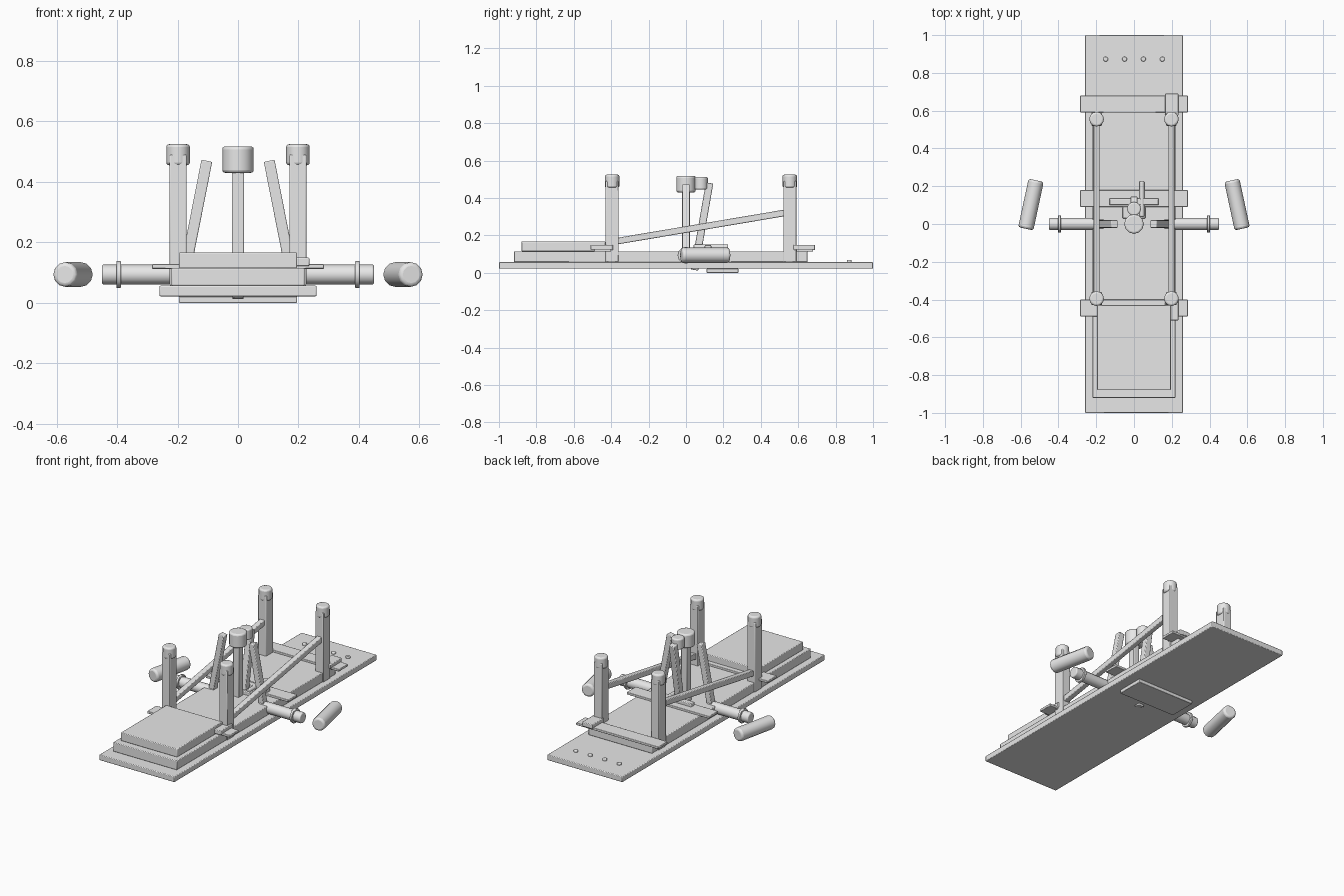
import bpy, math
from mathutils import Vector

if "Cube" in bpy.data.objects:
    bpy.data.objects.remove(bpy.data.objects["Cube"])

grey = bpy.data.materials.new("light_grey")
grey.diffuse_color = (0.8, 0.8, 0.8, 1)
grey.use_nodes = True
grey.node_tree.nodes["Principled BSDF"].inputs["Base Color"].default_value = grey.diffuse_color


def finish(name, bevel, segments=2):
    ob = bpy.context.object
    ob.name = name
    ob.data.materials.append(grey)
    bpy.ops.object.transform_apply(location=False, rotation=False, scale=True)
    bpy.ops.object.shade_smooth_by_angle(angle=math.radians(40))
    if bevel:
        mod = ob.modifiers.new("soft_edges", 'BEVEL')
        mod.width = bevel
        mod.segments = segments
        mod.limit_method = 'ANGLE'
        mod.angle_limit = math.radians(50)
    return ob


def box(name, x0, x1, y0, y1, z0, z1, bevel=0.004):
    bpy.ops.mesh.primitive_cube_add(
        size=1, location=((x0 + x1) / 2, (y0 + y1) / 2, (z0 + z1) / 2))
    bpy.context.object.scale = (x1 - x0, y1 - y0, z1 - z0)
    return finish(name, bevel)


def aim(a, b):
    a, b = Vector(a), Vector(b)
    return (a + b) / 2, (b - a).length, (b - a).to_track_quat('Z', 'Y').to_euler()


def beam(name, a, b, angle_axis, w, d):
    """Rectangular bar from a to b, tilted about the x or y axis only."""
    a, b = Vector(a), Vector(b)
    v = b - a
    rot = (-math.atan2(v.y, v.z), 0, 0) if angle_axis == 'X' else (0, math.atan2(v.x, v.z), 0)
    bpy.ops.mesh.primitive_cube_add(size=1, location=(a + b) / 2, rotation=rot)
    bpy.context.object.scale = (w, d, v.length)
    return finish(name, 0.004)


def rod(name, a, b, r, bevel=0.006, sides=12):
    mid, length, rot = aim(a, b)
    bpy.ops.mesh.primitive_cylinder_add(vertices=sides, radius=r, depth=length,
                                        location=mid, rotation=rot)
    return finish(name, bevel, 3)


# Stacked boards
box("base_board", -0.26, 0.26, -1, 1, 0.022, 0.057)
box("middle_deck", -0.22, 0.22, -0.92, 0.65, 0.057, 0.115)
box("raised_deck", -0.195, 0.195, -0.88, -0.43, 0.115, 0.167)
box("underside_plate", -0.195, 0.195, 0.11, 0.28, 0.0, 0.022, 0.003)

# Cross straps
for label, y0, y1 in (("front", -0.49, -0.40), ("middle", 0.09, 0.18), ("rear", 0.59, 0.68)):
    box(label + "_strap", -0.285, 0.285, y0, y1, 0.113, 0.128, 0.003)

# Latch blocks on one side
box("front_latch", 0.165, 0.236, -0.51, -0.39, 0.122, 0.15)
box("rear_latch", 0.165, 0.236, 0.575, 0.69, 0.122, 0.15)

# Corner posts with caps
for label, y in (("front", -0.395), ("rear", 0.555)):
    for s in (-1, 1):
        x = s * 0.198
        box(label + "_post", x - 0.028, x + 0.028, y - 0.035, y + 0.035, 0.057, 0.49)
        rod(label + "_post_cap", (x, y, 0.455), (x, y, 0.525), 0.039, 0.01)

for s in (-1, 1):
    # Sloping side rail
    beam("side_rail", (s * 0.198, -0.395, 0.165), (s * 0.198, 0.555, 0.325), 'X', 0.033, 0.035)
    # Inward leaning lever
    beam("leaning_lever", (s * 0.176, 0, 0.10), (s * 0.103, 0, 0.47), 'Y', 0.036, 0.04)
    # Axle stub, collar and end
    rod("axle", (s * 0.16, 0, 0.094), (s * 0.45, 0, 0.094), 0.033)
    rod("axle_collar", (s * 0.387, 0, 0.094), (s * 0.402, 0, 0.094), 0.045, 0.003)
    # Angled side roller
    rod("side_roller", (s * 0.573, -0.025, 0.094), (s * 0.518, 0.231, 0.094), 0.041, 0.012)

# Central column and knob
box("centre_column", -0.02, 0.02, -0.022, 0.022, 0.10, 0.45)
rod("centre_knob", (0, 0, 0.43), (0, 0, 0.518), 0.052, 0.01)

# Slanted lever with its knob, passing down through the boards
beam("slanted_lever", (0, 0.045, 0.015), (0, 0.126, 0.48), 'X', 0.038, 0.04)
rod("small_knob", (0, 0.08, 0.445), (0, 0.08, 0.512), 0.037, 0.008)

# Small linkage at the lever foot
box("linkage_pad", -0.06, 0.06, 0.03, 0.09, 0.11, 0.135)
box("linkage_bar", -0.13, 0.13, 0.10, 0.135, 0.12, 0.148)
rod("linkage_rod", (0.042, 0.04, 0.138), (0.042, 0.225, 0.138), 0.013, 0.004)

# Row of pegs
for x in (-0.15, -0.05, 0.05, 0.15):
    rod("peg", (x, 0.873, 0.05), (x, 0.873, 0.069), 0.013, 0.005)
